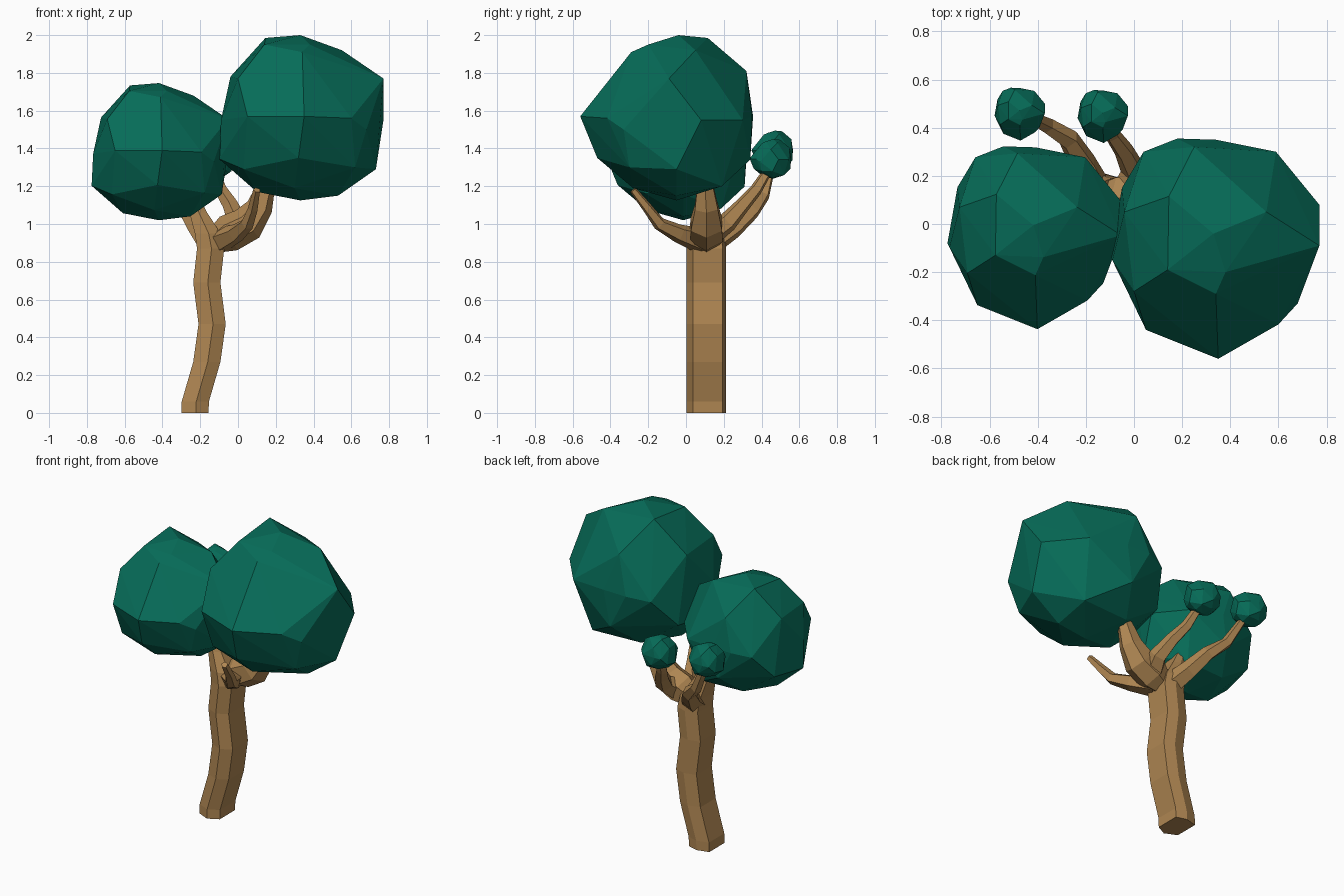
import bpy, bmesh, math
from mathutils import Vector

def material(name, rgb):
    m = bpy.data.materials.new(name)
    m.diffuse_color = (*rgb, 1)
    return m

BARK = material("bark_brown", (0.43, 0.24, 0.085))
LEAF = material("leaf_green", (0.002, 0.152, 0.1))

def finish(name, bm, mat):
    bmesh.ops.recalc_face_normals(bm, faces=bm.faces)
    me = bpy.data.meshes.new(name)
    bm.to_mesh(me)
    bm.free()
    me.materials.append(mat)
    ob = bpy.data.objects.new(name, me)
    bpy.context.collection.objects.link(ob)
    return ob

def loft(name, rings, mat):
    """Skin a list of closed rings and cap both ends."""
    bm = bmesh.new()
    vs = [[bm.verts.new(p) for p in r] for r in rings]
    n = len(vs[0])
    for a, b in zip(vs, vs[1:]):
        for i in range(n):
            j = (i + 1) % n
            bm.faces.new((a[i], a[j], b[j], b[i]))
    bm.faces.new(vs[0][::-1])
    bm.faces.new(vs[-1])
    return finish(name, bm, mat)

def branch(name, path, sides=6):
    """Faceted tapering tube; path entries are (x, y, z, radius)."""
    pts = [Vector(p[:3]) for p in path]
    ref = Vector((0, 1, 0.01))
    if abs((pts[-1] - pts[0]).normalized().y) > 0.3:
        ref = Vector((1, 0, 0))
    rings = []
    for i, p in enumerate(pts):
        t = (pts[min(i + 1, len(pts) - 1)] - pts[max(i - 1, 0)]).normalized()
        u = (ref - t * ref.dot(t)).normalized()
        v = t.cross(u)
        r = path[i][3]
        rings.append([p + r * (u * math.cos(a) + v * math.sin(a))
                      for a in (math.tau * (k + 0.5) / sides for k in range(sides))])
    loft(name, rings, BARK)

# Trunk: six-sided section swept along a wavy path into the left fork
section = [(0.072, -0.07), (0.072, 0.085), (0.005, 0.105),
           (-0.072, 0.085), (-0.072, -0.07), (0.005, -0.105)]
trunk_path = [(-0.228, 0, 1), (-0.226, 0.06, 1), (-0.165, 0.27, 1), (-0.137, 0.47, 1),
              (-0.165, 0.69, 1), (-0.145, 0.87, 1), (-0.16, 0.95, 0.95),
              (-0.21, 1.06, 0.65), (-0.27, 1.2, 0.45)]
loft("trunk", [[(x + s * a, 0.108 + s * b, z) for a, b in section]
               for x, z, s in trunk_path], BARK)

# Thick right fork
branch("right_fork", [(-0.14, 0.108, 0.9, 0.06), (-0.05, 0.108, 0.95, 0.1),
                      (0.05, 0.108, 1.0, 0.095), (0.115, 0.108, 1.09, 0.07),
                      (0.155, 0.1, 1.22, 0.045)])
# Thin side branches
branch("front_branch", [(-0.1, 0.08, 0.91, 0.07), (-0.01, -0.04, 0.95, 0.05),
                        (0.05, -0.14, 1.0, 0.036), (0.08, -0.2, 1.08, 0.028),
                        (0.1, -0.28, 1.18, 0.02)], 5)
branch("back_left_branch", [(-0.15, 0.13, 0.9, 0.07), (-0.21, 0.25, 0.98, 0.058),
                            (-0.27, 0.35, 1.07, 0.045), (-0.36, 0.41, 1.15, 0.034),
                            (-0.46, 0.46, 1.34, 0.022)], 5)
branch("back_right_branch", [(-0.03, 0.13, 0.95, 0.07), (0.0, 0.22, 1.01, 0.055),
                             (-0.04, 0.3, 1.1, 0.042), (-0.09, 0.37, 1.18, 0.034),
                             (-0.13, 0.445, 1.3, 0.024)], 5)

# Foliage: one faceted clump, reused at several sizes
C = Vector((0.335, -0.1, 1.565))
CLUMP = [(.35, -.56, 1.57), (.38, -.20, 1.95), (.14, -.19, 1.95), (.145, .115, 1.985),
         (.33, -.04, 2.0), (-.04, .05, 1.78), (0, -.28, 1.77), (.05, -.44, 1.57),
         (-.09, -.15, 1.55), (-.1, -.13, 1.345), (.77, -.09, 1.77), (.77, .08, 1.55),
         (.73, -.05, 1.29), (.6, -.417, 1.56), (.68, -.33, 1.5), (.55, .05, 1.92),
         (.59, .3, 1.55), (.34, .35, 1.57), (.18, .355, 1.57), (.04, .3, 1.55),
         (.25, .32, 1.81), (.3, .34, 1.34), (.33, -.05, 1.125), (.53, -.05, 1.15),
         (.1, -.1, 1.17), (.3, -.28, 1.19), (.32, -.47, 1.35), (.2, .17, 1.2),
         (.53, .19, 1.2), (-.05, .15, 1.37), (.62, -.3, 1.3), (.34, -.29, 1.91),
         (.03, -.3, 1.29)]

def clump(name, center, size):
    bm = bmesh.new()
    for p in CLUMP:
        bm.verts.new((Vector(p) - C) * size + Vector(center))
    bmesh.ops.convex_hull(bm, input=bm.verts)
    loose = [v for v in bm.verts if not v.link_faces]
    bmesh.ops.delete(bm, geom=loose, context='VERTS')
    finish(name, bm, LEAF)

clump("large_foliage", C, 1)
clump("medium_foliage", (-0.414, -0.055, 1.385), 0.83)
clump("small_foliage_left", (-0.475, 0.457, 1.39), 0.24)
clump("small_foliage_right", (-0.13, 0.447, 1.345), 0.24)
